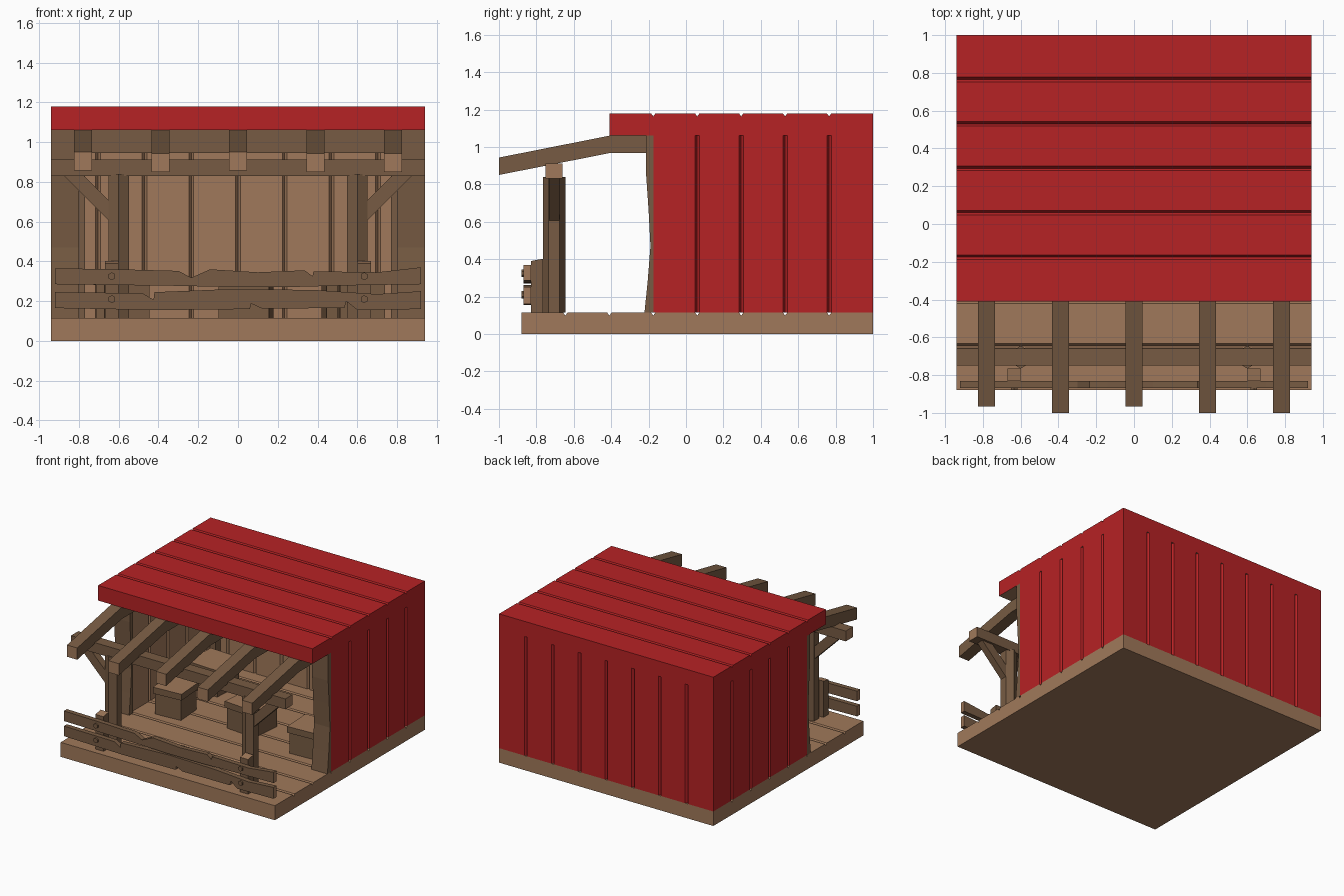
import bpy, bmesh, math
from mathutils import Matrix

if "Cube" in bpy.data.objects:
    bpy.data.objects.remove(bpy.data.objects["Cube"])


def material(name, rgb):
    m = bpy.data.materials.new(name)
    m.diffuse_color = (*rgb, 1)
    m.use_nodes = True
    m.node_tree.nodes["Principled BSDF"].inputs["Base Color"].default_value = m.diffuse_color
    return m


RED = material("red paint", (0.47, 0.016, 0.018))
LIGHT = material("light plank wood", (0.352, 0.191, 0.103))
DARK = material("dark beam wood", (0.185, 0.105, 0.056))


def prism(name, pts, axis, a, b, mats, rule=None):
    """Extrude a 2D outline along an axis; rule(face) gives its material index."""
    place = {"x": lambda u, v, t: (t, u, v),
             "y": lambda u, v, t: (u, t, v),
             "z": lambda u, v, t: (u, v, t)}[axis]
    bm = bmesh.new()
    lo = [bm.verts.new(place(u, v, a)) for u, v in pts]
    hi = [bm.verts.new(place(u, v, b)) for u, v in pts]
    bm.faces.new(lo)
    bm.faces.new(hi)
    n = len(pts)
    for i in range(n):
        j = (i + 1) % n
        bm.faces.new((lo[i], lo[j], hi[j], hi[i]))
    bmesh.ops.recalc_face_normals(bm, faces=bm.faces)
    bm.normal_update()
    if rule:
        for f in bm.faces:
            f.material_index = int(rule(f))
    me = bpy.data.meshes.new(name)
    bm.to_mesh(me)
    bm.free()
    for m in mats:
        me.materials.append(m)
    ob = bpy.data.objects.new(name, me)
    bpy.context.collection.objects.link(ob)
    return ob


def box(name, x, y, z, mats, rule=None):
    return prism(name, [(x[0], y[0]), (x[1], y[0]), (x[1], y[1]), (x[0], y[1])],
                 "z", z[0], z[1], mats, rule)


def planks(u0, u1, t0, t1, cuts, both=False, g=0.012):
    """Outline of a plank strip with V grooves on side t1 (and t0)."""
    s = 1 if t1 > t0 else -1
    top = [(u0, t1)]
    for c in cuts:
        top += [(c - g, t1), (c, t1 - s * g * 1.4), (c + g, t1)]
    top.append((u1, t1))
    bottom = [(u0, t0)]
    if both:
        for c in cuts:
            bottom += [(c - g, t0), (c, t0 + s * g * 1.4), (c + g, t0)]
    bottom.append((u1, t0))
    return top + bottom[::-1]


def swap(pts):
    return [(v, u) for u, v in pts]


P = 0.235      # plank width
W = 0.94       # half width
FL = 0.115     # floor top
EAVE = 1.06    # roof underside


def end_x(f):
    return abs(f.normal.x) > 0.9


def top_face(f):
    return f.normal.z > 0.9


def outside(f):
    c = f.calc_center_median()
    return abs(c.x) > 0.915 or c.y > 0.97


# floor and roof of grooved planks
prism("floor", planks(-0.88, 1, 0, FL, [-0.88 + P * i for i in range(1, 8)]),
      "x", -W, W, [LIGHT])
prism("roof", planks(-0.41, 1, EAVE, 1.18, [-0.41 + P * i for i in range(1, 6)]),
      "x", -W, W, [RED, LIGHT], lambda f: f.normal.z < -0.9)

# walls: red outside, bare wood inside
prism("back_wall", planks(-0.82, 0.82, 0.88, 1, [P * k for k in range(-3, 4)], True),
      "z", FL, EAVE, [LIGHT, RED], outside)
for s, side in ((-1, "left"), (1, "right")):
    prism(side + "_wall",
          swap(planks(-0.175, 1, s * 0.82, s * W, [-0.175 + P * i for i in range(1, 5)], True)),
          "z", FL, EAVE, [LIGHT, RED], outside)
    # rough-hewn post closing the wall front
    prism(side + "_wall_post",
          [(-0.175, FL), (-0.222, FL), (-0.205, 0.28), (-0.19, 0.47), (-0.2, 0.66),
           (-0.213, 0.85), (-0.213, EAVE), (-0.175, EAVE)],
          "x", s * 0.80, s * W, [DARK])
    box(side + "_corner_post", sorted((s * 0.77, s * 0.82)), (0.82, 0.88), (FL, EAVE), [DARK])

    # porch post (six sided) and its brace
    hexa = [(s * 0.6 + 0.06 * math.sin(i * math.pi / 3),
             -0.705 + 0.06 * math.cos(i * math.pi / 3)) for i in range(6)]
    prism(side + "_porch_post", hexa, "z", FL, 0.84, [DARK])
    prism(side + "_brace", [(s * 0.635, 0.59), (s * 0.635, 0.69), (s * 0.775, 0.83),
                            (s * 0.875, 0.83)], "y", -0.733, -0.677, [DARK])

    # fence post with bolts
    prism(side + "_fence_post", [(-0.83, FL), (-0.83, 0.39), (-0.765, 0.402), (-0.765, FL)],
          "x", s * 0.635 - 0.035, s * 0.635 + 0.035, [DARK, LIGHT], top_face)
    for z in (0.21, 0.325):
        prism(side + "_bolt", [(s * 0.635 + 0.02 * math.sin(i * math.pi / 3),
                                z + 0.02 * math.cos(i * math.pi / 3)) for i in range(6)],
              "y", -0.88, -0.86, [DARK])

# header beam at wall front and porch beam
box("header_beam", (-0.82, 0.82), (-0.19, -0.1), (0.945, EAVE), [DARK])
box("porch_beam", (-W, W), (-0.75, -0.66), (0.83, 0.912), [DARK, LIGHT], end_x)

# bent rafters with pale cut ends
for x, y in ((-0.78, -0.965), (-0.39, -1), (0, -0.965), (0.39, -1), (0.78, -1)):
    drop = (-0.41 - y) * 0.198
    prism("rafter", [(-0.15, EAVE), (-0.41, EAVE), (y, EAVE - drop), (y, 0.967 - drop),
                     (-0.41, 0.967), (-0.15, 0.967)],
          "x", x - 0.045, x + 0.045, [DARK, LIGHT], lambda f: f.normal.y < -0.9)

# chipped fence rails
prism("upper_rail", [(-0.92, 0.285), (-0.92, 0.365), (-0.6, 0.36), (-0.3, 0.352), (-0.235, 0.318),
                     (-0.14, 0.36), (0.1, 0.345), (0.335, 0.355), (0.375, 0.325), (0.38, 0.35),
                     (0.7, 0.345), (0.92, 0.37), (0.92, 0.285), (0.6, 0.28), (0.3, 0.272),
                     (0, 0.27), (-0.3, 0.277)],
      "y", -0.868, -0.83, [DARK, LIGHT], end_x)
prism("lower_rail", [(-0.92, 0.165), (-0.92, 0.245), (-0.48, 0.24), (-0.425, 0.207),
                     (-0.42, 0.245), (0, 0.262), (0.4, 0.255), (0.7, 0.235), (0.92, 0.25),
                     (0.92, 0.16), (0.6, 0.155), (0.545, 0.2), (0.535, 0.165), (0.12, 0.163),
                     (0.065, 0.188), (0.06, 0.16), (-0.4, 0.155)],
      "y", -0.868, -0.83, [DARK, LIGHT], end_x)

# crates standing inside
for x, y, w, turn in ((-0.56, 0.02, 0.24, 4), (0.04, 0.12, 0.28, -5), (0.62, 0.03, 0.25, 3),
                      (-0.58, 0.53, 0.28, -3), (0.55, 0.55, 0.26, 6)):
    h = w / 2
    body = box("crate", (-h + 0.012, h - 0.012), (-h + 0.012, h - 0.012), (FL, 0.28), [DARK])
    lid = box("crate_lid", (-h, h), (-h, h), (0.28, 0.33), [DARK, LIGHT], top_face)
    for ob in (body, lid):
        ob.matrix_world = Matrix.Translation((x, y, 0)) @ Matrix.Rotation(math.radians(turn), 4, "Z")
